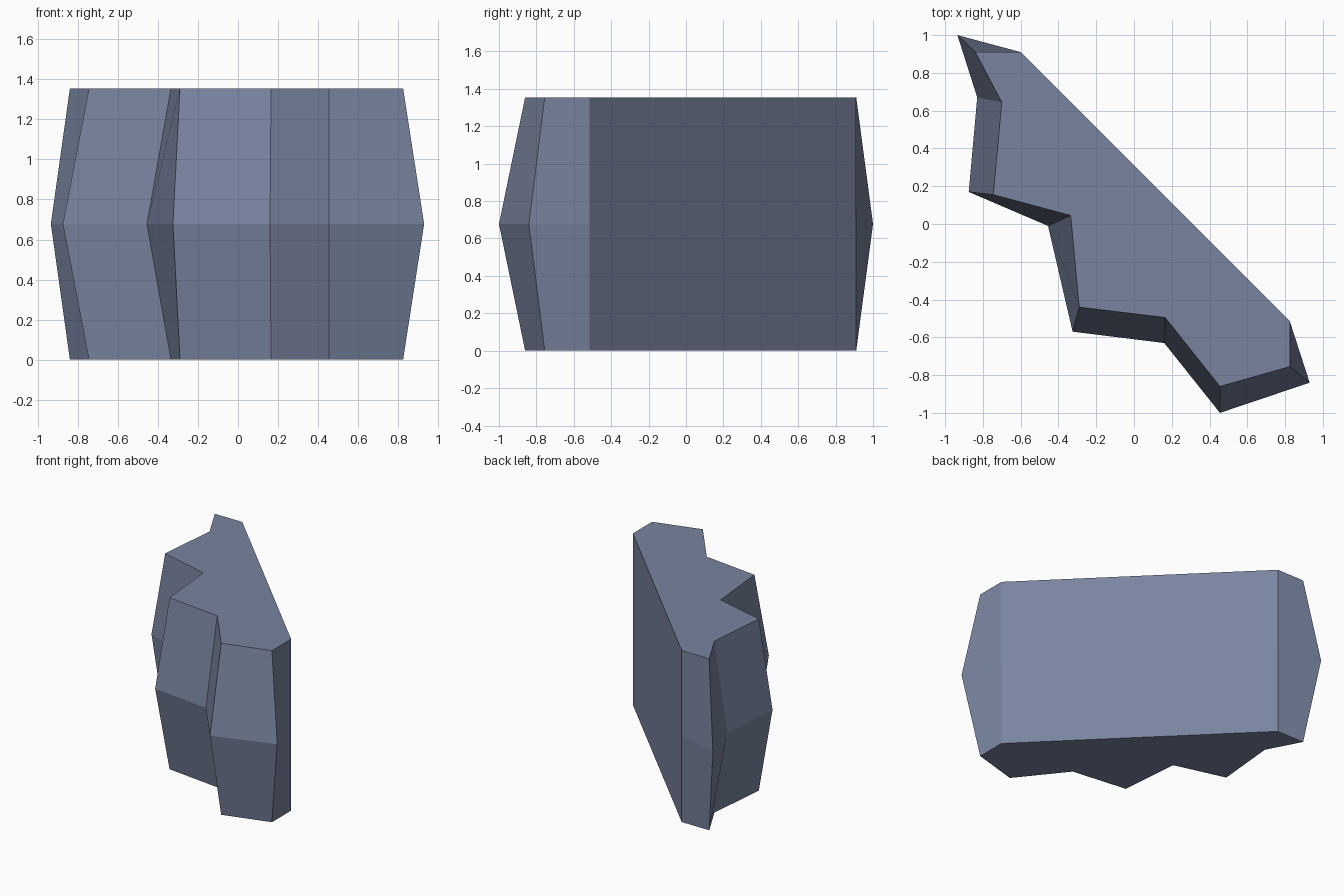
import bpy
import bmesh

# Remove the default cube
cube = bpy.data.objects.get("Cube")
if cube:
    bpy.data.objects.remove(cube, do_unlink=True)

HEIGHT = 1.355

# Plan outline of the flat caps, and the bulged outline at half height
cap = [(-0.60, 0.91), (-0.84, 0.91), (-0.70, 0.645), (-0.745, 0.155),
       (-0.335, 0.045), (-0.29, -0.44), (0.165, -0.495), (0.455, -0.86),
       (0.825, -0.755), (0.825, -0.515)]
waist = [(-0.60, 0.91), (-0.935, 1.0), (-0.83, 0.67), (-0.875, 0.17),
         (-0.455, -0.01), (-0.325, -0.57), (0.16, -0.63), (0.455, -1.0),
         (0.93, -0.84), (0.825, -0.515)]

# Slate blue rock colour
slate = bpy.data.materials.new("slate_blue")
slate.use_nodes = True
colour = (0.19, 0.23, 0.345, 1.0)
slate.diffuse_color = colour
slate.node_tree.nodes["Principled BSDF"].inputs["Base Color"].default_value = colour

# Loft the faceted block through bottom, waist and top rings
bm = bmesh.new()
rings = [[bm.verts.new((x, y, z)) for x, y in outline]
         for outline, z in ((cap, 0), (waist, HEIGHT / 2), (cap, HEIGHT))]
bottom, middle, top = rings
bm.faces.new(reversed(bottom))
bm.faces.new(top)
for low, high in zip(rings, rings[1:]):
    for i in range(len(cap) - 1):
        bm.faces.new((low[i], low[i + 1], high[i + 1], high[i]))

# One flat back wall, with end facets that meet its straight edges
bm.faces.new((bottom[-1], bottom[0], middle[0], top[0], top[-1], middle[-1]))
bmesh.ops.recalc_face_normals(bm, faces=bm.faces)

mesh = bpy.data.meshes.new("rock_block")
bm.to_mesh(mesh)
bm.free()
mesh.materials.append(slate)
rock = bpy.data.objects.new("rock_block", mesh)
bpy.context.collection.objects.link(rock)
